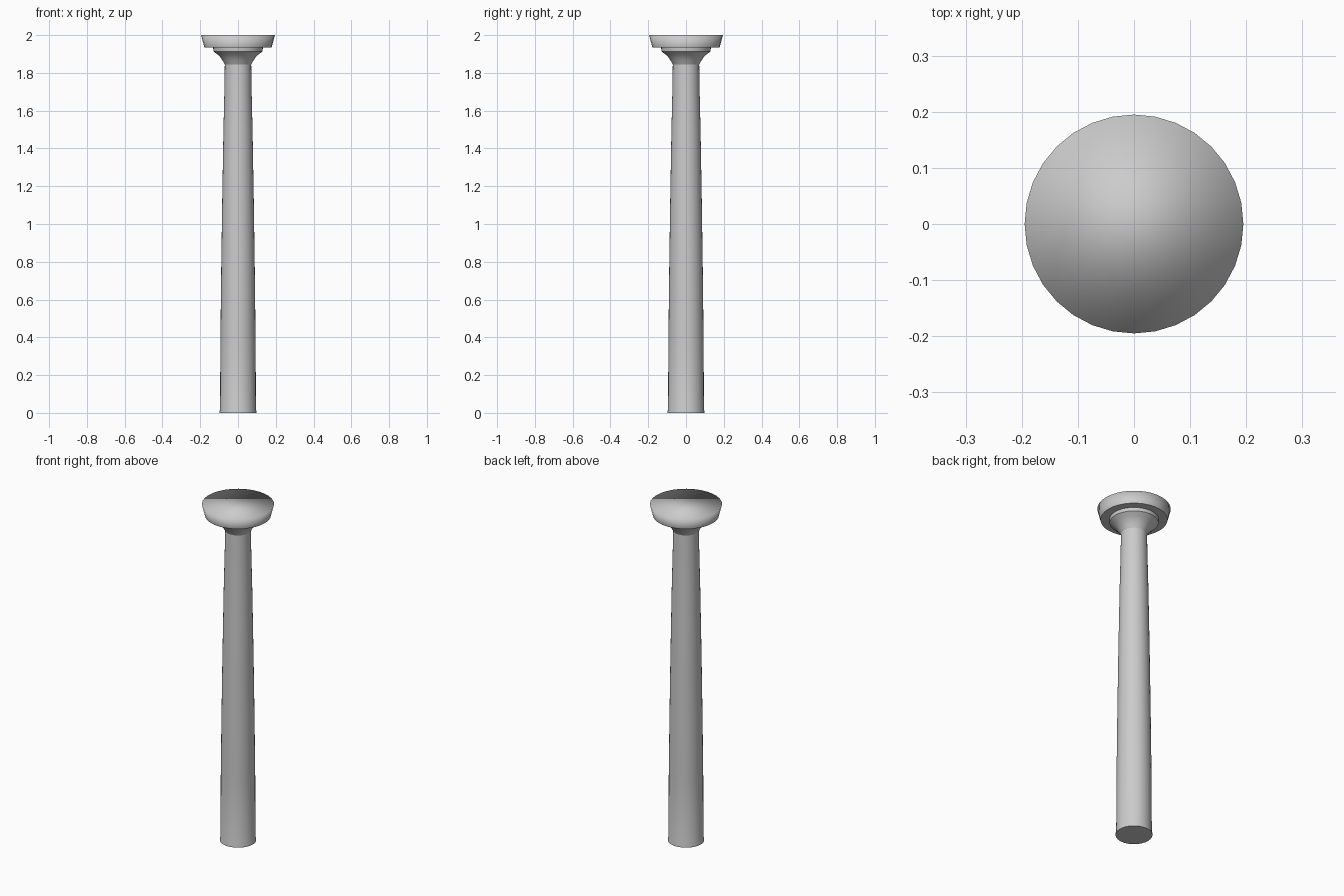
import bpy, bmesh
from math import cos, sin, pi, radians

if "Cube" in bpy.data.objects:
    bpy.data.objects.remove(bpy.data.objects["Cube"])

SIDES = 32


def lathe(name, profile, soft_top=False):
    """Closed solid of revolution from (radius, z) points listed bottom to top."""
    bm = bmesh.new()
    rings = [[bm.verts.new((r * cos(2 * pi * i / SIDES), r * sin(2 * pi * i / SIDES), z))
              for i in range(SIDES)] for r, z in profile]
    for low, high in zip(rings, rings[1:]):
        for i in range(SIDES):
            j = (i + 1) % SIDES
            bm.faces.new((low[i], low[j], high[j], high[i]))
    bm.faces.new(rings[0][::-1])
    top = bm.faces.new(rings[-1])
    bm.normal_update()
    for f in bm.faces:
        f.smooth = True
    # Keep real corners crisp; the slab's upper rim is shaded softly
    for e in bm.edges:
        rim = soft_top and top in e.link_faces
        e.smooth = rim or e.calc_face_angle(0) < radians(35)
    mesh = bpy.data.meshes.new(name)
    bm.to_mesh(mesh)
    bm.free()
    obj = bpy.data.objects.new(name, mesh)
    bpy.context.collection.objects.link(obj)
    return obj


# Tapered shaft with a thin foot lip and slight swelling
lathe("column_shaft", [(0.098, 0.0), (0.098, 0.008), (0.095, 0.02), (0.093, 0.4),
                       (0.089, 0.75), (0.084, 1.1), (0.077, 1.5), (0.071, 1.75),
                       (0.070, 1.85)])

# Flared neck under the top slab
lathe("flared_neck", [(0.070, 1.845), (0.080, 1.863), (0.092, 1.881), (0.108, 1.897),
                      (0.130, 1.914), (0.132, 1.936)])

# Round top slab, widening upward
lathe("top_slab", [(0.178, 1.934), (0.195, 2.0)], soft_top=True)
